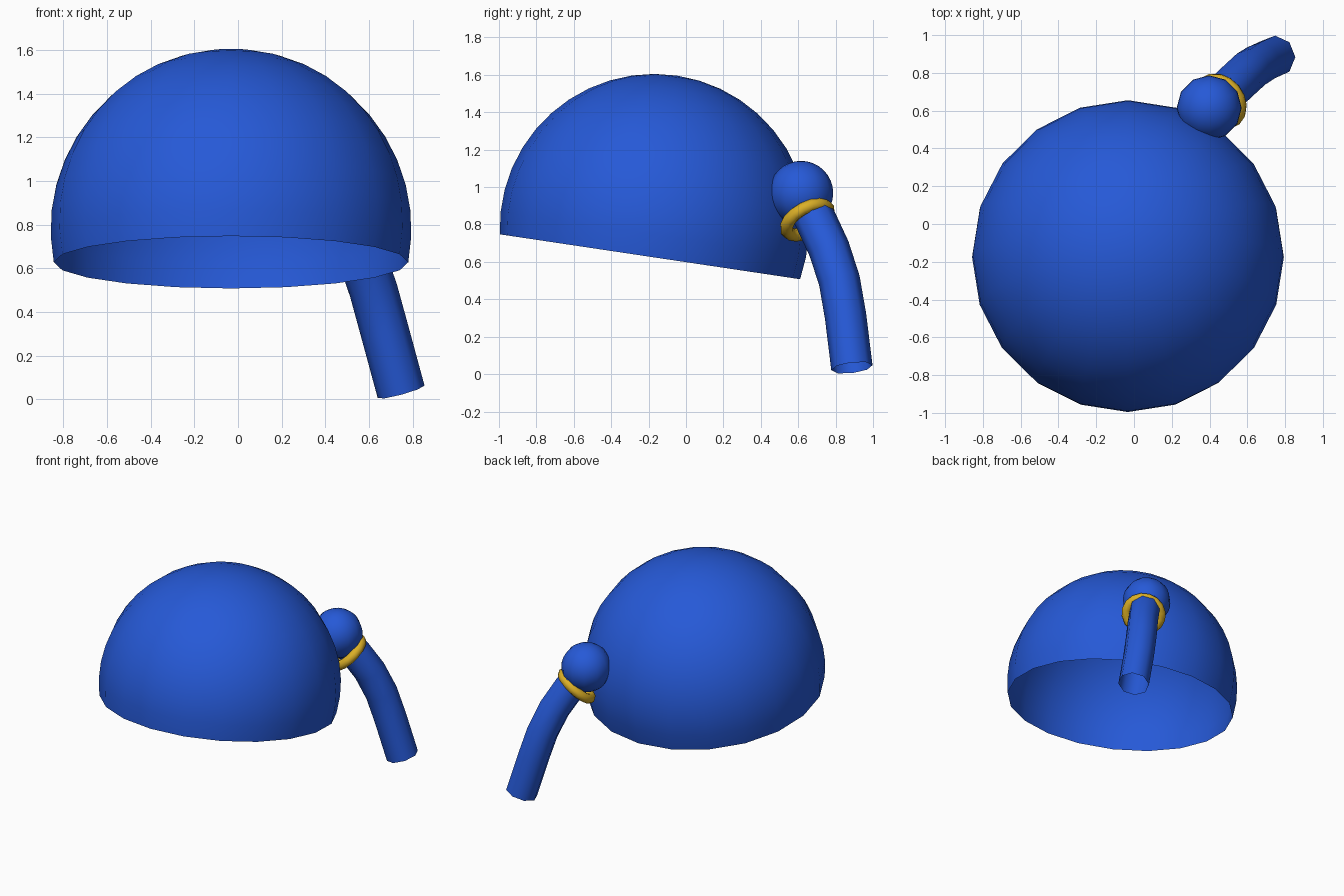
import bpy, bmesh, math
from mathutils import Vector, Matrix

if "Cube" in bpy.data.objects:
    bpy.data.objects.remove(bpy.data.objects["Cube"])


def material(name, rgb):
    m = bpy.data.materials.new(name)
    m.diffuse_color = (*rgb, 1)
    m.use_nodes = True
    m.node_tree.nodes["Principled BSDF"].inputs["Base Color"].default_value = m.diffuse_color
    return m


BLUE = material("blue", (0.019, 0.10, 0.68))
YELLOW = material("yellow", (0.71, 0.43, 0.02))


def grid_object(name, rings, mat, close_rows=False):
    """Skin a list of equally long closed rings of points."""
    bm = bmesh.new()
    rows = [[bm.verts.new(p) for p in ring] for ring in rings]
    n = len(rows[0])
    pairs = list(zip(rows, rows[1:]))
    if close_rows:
        pairs.append((rows[-1], rows[0]))
    for a, b in pairs:
        for i in range(n):
            j = (i + 1) % n
            bm.faces.new((a[i], a[j], b[j], b[i]))
    bmesh.ops.remove_doubles(bm, verts=bm.verts, dist=1e-5)
    bmesh.ops.recalc_face_normals(bm, faces=bm.faces)
    for f in bm.faces:
        f.smooth = True
    me = bpy.data.meshes.new(name)
    bm.to_mesh(me)
    bm.free()
    me.materials.append(mat)
    ob = bpy.data.objects.new(name, me)
    bpy.context.collection.objects.link(ob)
    return ob


def ball_rings(radius, segments, rows, low, turn=0):
    """Rings of a sphere from latitude low up to the pole."""
    rings = []
    for k in range(rows + 1):
        lat = low + (math.pi / 2 - low) * k / rows
        r, z = radius * math.cos(lat), radius * math.sin(lat)
        rings.append([Vector((r * math.cos(a), r * math.sin(a), z)) for a in
                      (turn + 2 * math.pi * i / segments for i in range(segments))])
    return rings


# Open cap dome, tilted down at the back
cap = grid_object("cap_dome", ball_rings(0.826, 20, 12, math.radians(-10.7)), BLUE)
cap.matrix_world = Matrix.Translation((-0.032, -0.17, 0.779)) @ Matrix.Rotation(math.radians(-8.5), 4, 'X')

# Hair bun
bun = grid_object("hair_bun", ball_rings(0.172, 12, 16, -math.pi / 2), BLUE)
bun.location = (0.398, 0.615, 0.968)

# Hair tie around the root of the tail
tie_rings = []
for i in range(16):
    a = 2 * math.pi * i / 16
    tie_rings.append([((0.125 + 0.035 * math.cos(b)) * math.cos(a),
                       (0.125 + 0.035 * math.cos(b)) * math.sin(a),
                       0.035 * math.sin(b)) for b in (2 * math.pi * j / 8 for j in range(8))])
tie = grid_object("hair_tie", tie_rings, YELLOW, close_rows=True)
axis = Vector((0.5, 0.42, -0.75))
tie.matrix_world = Matrix.Translation((0.455, 0.65, 0.825)) @ axis.to_track_quat('Z', 'Y').to_matrix().to_4x4()

# Curved, open-ended tail with eight sides
path = [Vector(p) for p in ((0.44, 0.66, 0.89), (0.485, 0.695, 0.82), (0.56, 0.765, 0.67),
                            (0.62, 0.82, 0.50), (0.672, 0.853, 0.31), (0.747, 0.887, 0.034))]
tail_rings = []
for i, p in enumerate(path):
    t = (path[min(i + 1, len(path) - 1)] - path[max(i - 1, 0)]).normalized()
    u = (Vector((1, 0, 0)) - t * t.x).normalized()
    v = t.cross(u)
    tail_rings.append([p + 0.111 * (u * math.cos(a) + v * math.sin(a))
                       for a in (math.pi * j / 4 for j in range(8))])
grid_object("hair_tail", tail_rings, BLUE)
